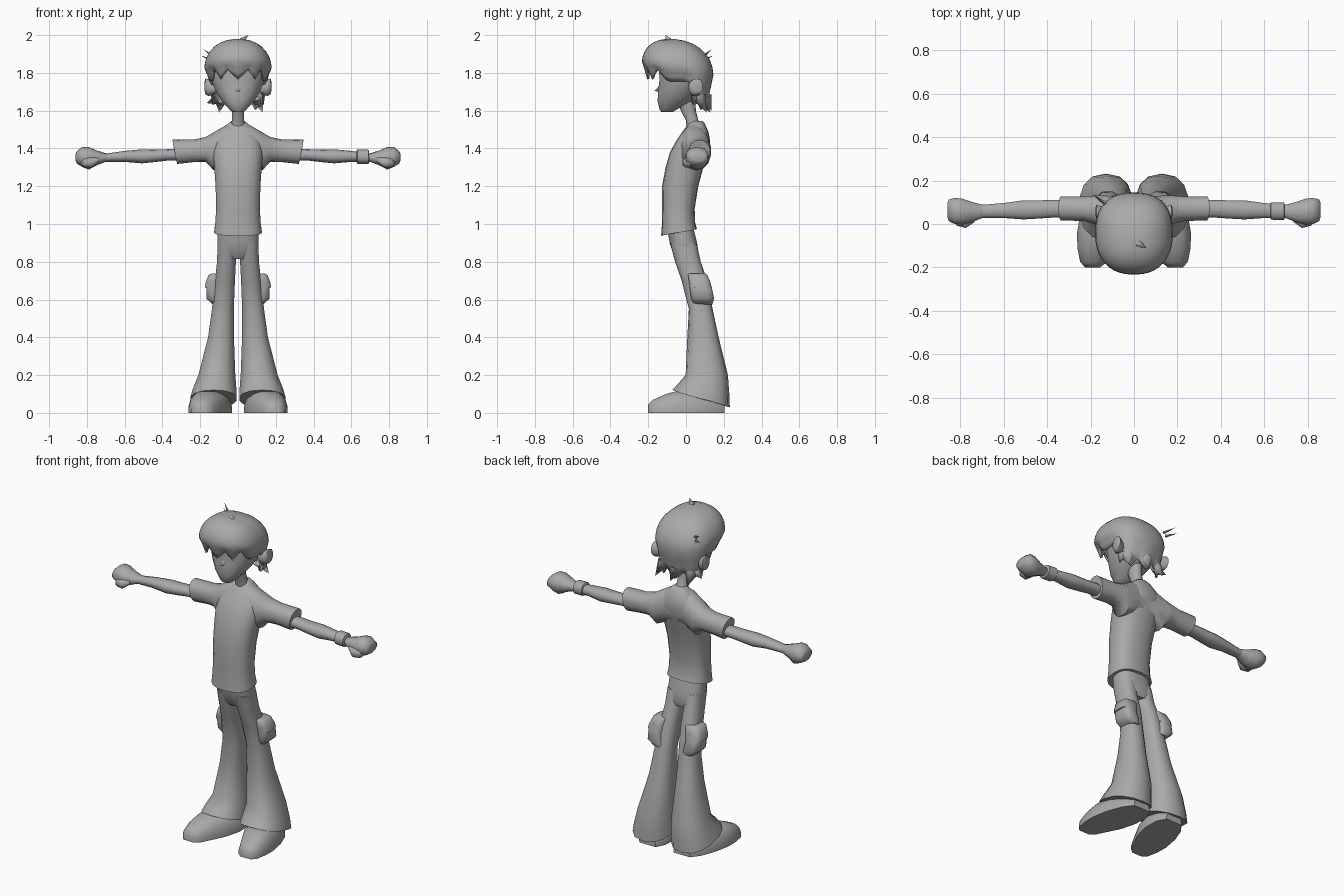
import bpy, bmesh, math
from mathutils import Vector

grey = bpy.data.materials.new("plain_grey")
grey.diffuse_color = (0.4, 0.4, 0.4, 1)


def spow(v, p):
    return math.copysign(abs(v) ** p, v)


def make(name, bm, angle=50):
    bmesh.ops.recalc_face_normals(bm, faces=bm.faces)
    me = bpy.data.meshes.new(name)
    bm.to_mesh(me)
    bm.free()
    ob = bpy.data.objects.new(name, me)
    bpy.context.collection.objects.link(ob)
    me.materials.append(grey)
    bpy.ops.object.select_all(action='DESELECT')
    ob.select_set(True)
    bpy.context.view_layer.objects.active = ob
    bpy.ops.object.shade_smooth_by_angle(angle=math.radians(angle))
    return ob


def skin(bm, loops, caps=True):
    n = len(loops[0])
    for a, b in zip(loops, loops[1:]):
        for i in range(n):
            bm.faces.new((a[i], a[(i + 1) % n], b[(i + 1) % n], b[i]))
    if caps:
        bm.faces.new(loops[0])
        bm.faces.new(loops[-1])


def loft(name, axis, rings, n=14, p=0.9, side=1, floor=False, angle=50):
    """Rings: (position on axis, centre u, centre v, radius u, radius v[, tilt])."""
    bm = bmesh.new()
    loops = []
    for r in rings:
        t, cu, cv, ru, rv = r[:5]
        tilt = r[5] if len(r) > 5 else 0
        loop = []
        for i in range(n):
            a = 2 * math.pi * (i + 0.5) / n
            u = cu + ru * spow(math.cos(a), p)
            v = cv + rv * spow(math.sin(a), p)
            w = t + tilt * math.sin(a)
            if floor:
                v = max(v, 0)
            co = {'x': (w, u, v), 'y': (u, w, v), 'z': (u, v, w)}[axis]
            loop.append(bm.verts.new((co[0] * side, co[1], co[2])))
        loops.append(loop)
    skin(bm, loops)
    return make(name, bm, angle)


def spike(name, base, tip, r, n=5):
    """Tapered lock from base to tip."""
    bm = bmesh.new()
    base, tip = Vector(base), Vector(tip)
    q = (tip - base).to_track_quat('Z', 'Y')
    ring = [bm.verts.new(base + q @ Vector((r * math.cos(k * 2 * math.pi / n),
            r * math.sin(k * 2 * math.pi / n), 0))) for k in range(n)]
    top = bm.verts.new(tip)
    for k in range(n):
        bm.faces.new((ring[k], ring[(k + 1) % n], top))
    bm.faces.new(ring)
    make(name, bm, 70)


# Shirt body, then the shoulders and sleeves as one span across it
loft("shirt_body", 'z', [
    (0.955, 0, -0.037, 0.128, 0.095, 0.018), (1.0, 0, -0.04, 0.122, 0.088, 0.01),
    (1.08, 0, -0.04, 0.117, 0.086), (1.2, 0, -0.031, 0.12, 0.096),
    (1.3, 0, -0.008, 0.127, 0.1), (1.38, 0, 0.015, 0.134, 0.1),
    (1.44, 0, 0.038, 0.125, 0.09), (1.49, 0, 0.05, 0.1, 0.068),
    (1.53, 0, 0.056, 0.055, 0.044), (1.545, 0, 0.056, 0.035, 0.03)], n=18, p=0.8)
half = [(0.06, 0.045, 1.42, 0.075, 0.105), (0.13, 0.055, 1.385, 0.078, 0.1),
        (0.17, 0.065, 1.395, 0.068, 0.066), (0.23, 0.07, 1.388, 0.058, 0.06),
        (0.335, 0.072, 1.382, 0.056, 0.064)]
span = [(-r[0],) + r[1:] for r in reversed(half)] + half
# sleeve openings slope inward at the bottom
span[0] += (-0.013,)
span[-1] += (0.013,)
loft("shirt_sleeves", 'x', span, n=14)

# Neck
loft("neck", 'z', [(1.5, 0, 0.05, 0.045, 0.045), (1.55, 0, 0.032, 0.033, 0.033),
                   (1.6, 0, 0.012, 0.032, 0.04), (1.68, 0, 0.0, 0.04, 0.05)], n=10)

# Trouser seat
loft("trouser_seat", 'z', [(0.98, 0, -0.03, 0.108, 0.07), (0.9, 0, -0.014, 0.111, 0.074),
                           (0.84, 0, 0.0, 0.108, 0.068), (0.815, 0, 0.006, 0.09, 0.055)],
     n=16, p=0.75)

for s, label in ((1, "left"), (-1, "right")):
    # Flared trouser leg
    loft(label + "_trouser_leg", 'z', [
        (0.9, 0.057, -0.014, 0.052, 0.07), (0.8, 0.061, 0.01, 0.051, 0.068),
        (0.7, 0.069, 0.045, 0.054, 0.068), (0.55, 0.08, 0.078, 0.059, 0.063),
        (0.4, 0.09, 0.09, 0.07, 0.083), (0.2, 0.112, 0.11, 0.1, 0.112),
        (0.12, 0.124, 0.092, 0.118, 0.138, -0.03),
        (0.075, 0.129, 0.08, 0.125, 0.152, -0.046)], p=0.85, side=s)
    # Thigh pocket and its flap
    loft(label + "_pocket", 'z', [
        (0.575, 0.1, 0.09, 0.035, 0.05), (0.605, 0.12, 0.088, 0.048, 0.062),
        (0.665, 0.125, 0.078, 0.044, 0.06), (0.7, 0.115, 0.072, 0.04, 0.055)],
        n=12, p=0.55, side=s)
    loft(label + "_pocket_flap", 'z', [
        (0.665, 0.125, 0.076, 0.052, 0.058), (0.69, 0.122, 0.073, 0.05, 0.058),
        (0.73, 0.11, 0.062, 0.047, 0.052), (0.738, 0.1, 0.06, 0.04, 0.045)],
        n=12, p=0.55, side=s)
    # Shoe with flat sole, toes turned out
    loft(label + "_shoe", 'y', [
        (-0.2, 0.19, 0, 0.035, 0.045), (-0.175, 0.187, 0, 0.062, 0.07),
        (-0.11, 0.177, 0, 0.085, 0.1), (-0.04, 0.16, 0, 0.104, 0.12),
        (0.06, 0.138, 0, 0.108, 0.115), (0.15, 0.122, 0, 0.09, 0.09),
        (0.205, 0.115, 0, 0.055, 0.06)], n=16, p=0.8, side=s, floor=True)
    # Bare arm
    loft(label + "_arm", 'x', [
        (0.28, 0.07, 1.368, 0.04, 0.034), (0.37, 0.07, 1.366, 0.042, 0.03),
        (0.44, 0.067, 1.361, 0.044, 0.033), (0.51, 0.065, 1.358, 0.046, 0.037),
        (0.6, 0.062, 1.358, 0.036, 0.029), (0.71, 0.058, 1.35, 0.031, 0.021)],
        n=10, side=s)
    # Closed hand with thumb bulge
    loft(label + "_hand", 'x', [
        (0.695, 0.058, 1.352, 0.031, 0.021), (0.75, 0.055, 1.35, 0.05, 0.04),
        (0.79, 0.057, 1.348, 0.062, 0.06), (0.825, 0.06, 1.355, 0.063, 0.053),
        (0.853, 0.063, 1.353, 0.052, 0.033), (0.859, 0.065, 1.353, 0.035, 0.02)],
        n=10, side=s)
    loft(label + "_thumb", 'x', [
        (0.735, 0.025, 1.34, 0.018, 0.015), (0.775, 0.008, 1.325, 0.028, 0.028),
        (0.815, 0.015, 1.325, 0.025, 0.026), (0.835, 0.03, 1.335, 0.015, 0.015)],
        n=8, side=s)
    # Ear
    loft(label + "_ear", 'x', [
        (0.12, 0.04, 1.72, 0.025, 0.03), (0.155, 0.048, 1.722, 0.036, 0.045),
        (0.172, 0.055, 1.728, 0.035, 0.042), (0.177, 0.058, 1.73, 0.02, 0.025)],
        n=10, side=s)

# Wristband on one arm only
loft("wristband", 'x', [
    (0.628, 0.06, 1.357, 0.034, 0.03), (0.632, 0.06, 1.357, 0.042, 0.038),
    (0.69, 0.058, 1.355, 0.042, 0.038), (0.694, 0.058, 1.355, 0.034, 0.03)], n=10)

# Face and skull
loft("head", 'z', [
    (1.592, 0, -0.1, 0.03, 0.03), (1.605, 0, -0.095, 0.045, 0.045),
    (1.65, 0, -0.06, 0.086, 0.092), (1.7, 0, -0.032, 0.118, 0.118),
    (1.76, 0, -0.015, 0.142, 0.128), (1.83, 0, -0.015, 0.15, 0.13),
    (1.9, 0, -0.03, 0.11, 0.1)], n=16)
spike("nose", (0, -0.135, 1.715), (0, -0.168, 1.705), 0.022, 6)

# Hair cap: overhanging fringe in front, longer at the nape, jagged lower edge
N, bm, loops = 40, bmesh.new(), []
jag = (0.0, 0.025, 0.05, 0.025)
for j in range(11):
    loop = []
    for i in range(N):
        a = 2 * math.pi * i / N
        fwd = math.cos(a)                      # +1 at the front, -1 at the back
        sx = 0.178 * spow(math.sin(a), 0.85)
        sy = -0.055 - (0.178 if fwd > 0 else 0.2) * spow(fwd, 0.95 if fwd > 0 else 0.7)
        zc = 1.825 + 0.035 * fwd
        if fwd > 0.3:
            low = 1.765 + jag[i % 4]
        elif fwd > -0.35:
            low = 1.755
        else:
            low = 1.605 + jag[i % 4]
        if j <= 7:                             # dome
            ph = math.radians(6 + 12 * j)
            k = math.sin(ph) ** 0.9
            z = zc + (1.98 - zc) * math.cos(ph)
        else:                                  # skirt tucked toward the head
            f = (j - 7) / 3
            k = 1 - (0.2 if fwd > 0 else 0.16) * f
            z = zc * (1 - f) + low * f
        cy = -0.09 * (1 - k) - 0.03 * k
        loop.append(bm.verts.new((sx * k, cy + (sy + 0.03) * k, z)))
    loops.append(loop)
skin(bm, loops, caps=False)
bm.faces.new(loops[0])
hair = make("hair_cap", bm, 60)
mod = hair.modifiers.new("thickness", 'SOLIDIFY')
mod.thickness = 0.012
mod.offset = -1

# Loose locks: nape flicks, crown tuft and side wisps
for nm, b, t, r in (
        ("nape_lock_right", (-0.11, 0.06, 1.66), (-0.165, 0.08, 1.64), 0.03),
        ("nape_lock_low_right", (-0.09, 0.08, 1.66), (-0.1, 0.13, 1.59), 0.035),
        ("nape_lock_left", (0.1, 0.07, 1.67), (0.13, 0.11, 1.59), 0.04),
        ("nape_lock_middle", (0.0, 0.1, 1.67), (0.01, 0.135, 1.6), 0.04),
        ("crown_tuft", (0.02, -0.09, 1.97), (0.055, -0.11, 2.0), 0.018),
        ("side_wisp_upper", (-0.13, 0.095, 1.89), (-0.185, 0.135, 1.925), 0.009),
        ("side_wisp_lower", (-0.14, 0.1, 1.87), (-0.195, 0.14, 1.89), 0.009)):
    spike(nm, b, t, r)
